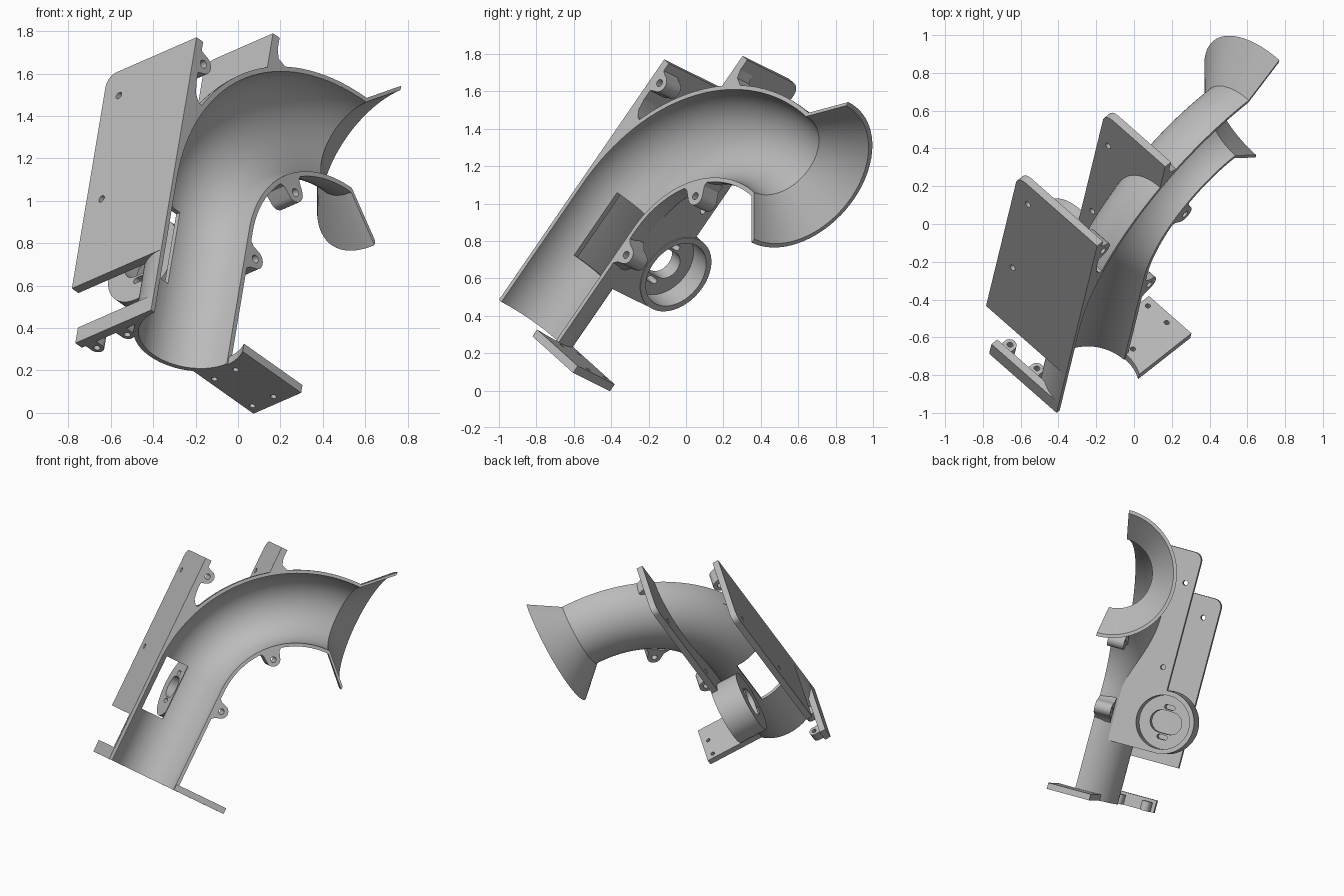
import bpy, bmesh
from math import sin, cos, pi, radians
from mathutils import Matrix, Vector

if "Cube" in bpy.data.objects:
    bpy.data.objects.remove(bpy.data.objects["Cube"], do_unlink=True)

grey = bpy.data.materials.new("plain_grey")
grey.use_nodes = True
colour = (0.5, 0.5, 0.5, 1)
grey.diffuse_color = colour
grey.node_tree.nodes["Principled BSDF"].inputs["Base Color"].default_value = colour

# Tilted frame: u across the pipe, v along it, w out of the open side
U = Vector((0.687, 0.540, -0.486)).normalized()
W = U.cross(Vector((0.136, 0.561, 0.817))).normalized()
V = W.cross(U)
FRAME = Matrix((U, V, W)).transposed().to_4x4()
FRAME.translation = (-0.41, -1.0, 0.485)

R_OUT, R_IN = 0.272, 0.248
BEND_U, BEND_V = 1.107, 0.777
BEND_R = BEND_U - R_OUT
MOUTH_U, MOUTH_R = 1.305, 0.46


def make_object(name, bm):
    bmesh.ops.recalc_face_normals(bm, faces=bm.faces[:])
    mesh = bpy.data.meshes.new(name)
    bm.to_mesh(mesh)
    bm.free()
    mesh.materials.append(grey)
    ob = bpy.data.objects.new(name, mesh)
    bpy.context.scene.collection.objects.link(ob)
    return ob


def loft(name, rings):
    bm = bmesh.new()
    loops = [[bm.verts.new(p) for p in ring] for ring in rings]
    n = len(loops[0])
    for a, b in zip(loops, loops[1:]):
        for i in range(n):
            j = (i + 1) % n
            bm.faces.new((a[i], a[j], b[j], b[i]))
    bm.faces.new(loops[0])
    bm.faces.new(loops[-1])
    return make_object(name, bm)


def prism(name, axis, lo, hi, profile):
    """Profile order: (v, w) along u, (w, u) along v, (u, v) along w."""
    place = {"u": lambda a, b, t: (t, a, b),
             "v": lambda a, b, t: (b, t, a),
             "w": lambda a, b, t: (a, b, t)}[axis]
    return loft(name, [[place(a, b, t) for a, b in profile] for t in (lo, hi)])


def arc(a, b, r, start, end, n=12):
    steps = [radians(start + (end - start) * i / n) for i in range(n + 1)]
    return [(a + r * cos(t), b + r * sin(t)) for t in steps]


def circle(a, b, r, n=32):
    return arc(a, b, r, 0, 360 - 360 / n, n - 1)


def slot(a, b, half, r):
    return arc(a, b + half, r, 0, 180) + arc(a, b - half, r, 180, 360)


def rect(a0, a1, b0, b1):
    return [(a0, b0), (a1, b0), (a1, b1), (a0, b1)]


def cut(ob, cutters):
    for c in cutters:
        mod = ob.modifiers.new("cut", "BOOLEAN")
        mod.operation, mod.solver, mod.object = "DIFFERENCE", "EXACT", c
    bpy.context.view_layer.update()
    graph = bpy.context.evaluated_depsgraph_get()
    mesh = bpy.data.meshes.new_from_object(ob.evaluated_get(graph))
    ob.modifiers.clear()
    ob.data = mesh


def sections(start_v):
    """Centre and outward direction along the straight run and the bend."""
    out = [((R_OUT, start_v), (-1, 0))]
    for i in range(33):
        t = pi / 2 * i / 32
        d = (-cos(t), sin(t))
        out.append(((BEND_U + BEND_R * d[0], BEND_V + BEND_R * d[1]), d))
    return out


def ring_point(c, d, r, t):
    return (c[0] + r * d[0] * cos(t), c[1] + r * d[1] * cos(t), -r * sin(t))


def half_ring(c, d, r):
    inner = r - (R_OUT - R_IN)
    ts = [pi * i / 40 for i in range(41)]
    return ([ring_point(c, d, r, t) for t in ts]
            + [ring_point(c, d, inner, t) for t in reversed(ts)])


parts = []

# Half pipe with bend and flared mouth
path = sections(0)
rings = [half_ring(c, d, R_OUT) for c, d in path]
pipe = loft("half_pipe", rings)
flare = loft("flared_mouth", [rings[-1],
             half_ring((MOUTH_U, BEND_V + BEND_R), (0, 1), MOUTH_R)])
parts += [pipe, flare]

# Cutters
bore = loft("bore_cutter", [[ring_point(c, d, 0.255, pi * i / 32) for i in range(64)]
                            for c, d in sections(-0.2)])
window = prism("window_cutter", "w", -0.6, -0.1, rect(0.10, 0.29, 0.42, 0.83))
CUP_V, CUP_W = 0.655, -0.48
cavity = prism("cavity_cutter", "u", 0.39, 0.7, circle(CUP_V, CUP_W, 0.192, 48))
helpers = [bore, window, cavity]


def drill(axis, a, b, r=0.018, lo=-0.7, hi=1.2):
    h = prism("hole_cutter", axis, lo, hi, circle(a, b, r, 16))
    helpers.append(h)
    return h


cut(pipe, [window])


# Mounting plates, each with one rounded corner
def plate(name, u0, u1, v0, v1, w0, holes, extra=()):
    r = 0.06
    outline = ([(v0, 0), (v0, w0)] + arc(v1 - r, w0 + r, r, -90, 0, 8) + [(v1, 0)])
    ob = prism(name, "u", u0, u1, outline)
    cut(ob, [bore, *extra] + [drill("u", v, w) for v, w in holes])
    parts.append(ob)


plate("outer_mounting_plate", 0.0, 0.045, 0.35, 1.575, -0.59,
      [(1.424, -0.485), (0.827, -0.485)])
plate("inner_mounting_plate", 0.465, 0.51, 0.43, 1.875, -0.45,
      [(1.647, -0.38), (1.03, -0.38)], [cavity])

# Round cup with slotted floor
cup = prism("round_cup", "u", 0.31, 0.515, circle(CUP_V, CUP_W, 0.225, 48))
slots = [prism("slot_cutter", "u", 0.2, 0.6, slot(CUP_V + dv, CUP_W, half, r))
         for dv, half, r in ((0, 0.035, 0.08), (0.108, 0.022, 0.016), (-0.108, 0.022, 0.016))]
helpers += slots
cut(cup, [bore, cavity] + slots)
parts.append(cup)

# Fillets between the plates and the pipe
gusset = prism("outer_plate_gusset", "w", -0.1, 0,
               [(0.03, 0.8), (0.03, 1.34), (0.045, 1.34), (0.055, 1.28), (0.08, 1.245),
                (0.105, 1.24), (0.14, 1.27), (0.2, 1.27), (0.2, 0.8)])
fillet = prism("inner_plate_fillet", "w", -0.1, 0,
               [(0.5, 1.65), (0.5, 1.81), (0.51, 1.81), (0.525, 1.765),
                (0.58, 1.745), (0.58, 1.65)])
for ob in (gusset, fillet):
    cut(ob, [bore])
    parts.append(ob)


# Screw lugs around the rim, pointing outward at an angle
def lug(name, u, v, angle, reach):
    r, t = 0.05, radians(angle)
    local = [(-reach, -0.09), (-reach + 0.03, -0.06)] + arc(0, 0, r, -80, 80) \
        + [(-reach + 0.03, 0.06), (-reach, 0.09)]
    pts = [(u + a * cos(t) - b * sin(t), v + a * sin(t) + b * cos(t)) for a, b in local]
    ob = prism(name, "w", -0.12, 0, pts)
    cut(ob, [bore, drill("w", u, v, 0.02)])
    parts.append(ob)


lug("upper_lug", 0.07, 1.462, 0, 0.05)
lug("lower_rim_lug", 0.588, 0.645, 0, 0.055)
lug("bend_rim_lug", 0.765, 1.135, -46, 0.075)

# Foot plate beside the pipe inlet
foot = prism("foot_plate", "v", 0, 0.045, rect(-0.18, 0.135, 0.47, 0.89))
cut(foot, [bore] + [drill("v", w, u, 0.014) for w in (0, -0.14) for u in (0.58, 0.84)])
parts.append(foot)

# Foot bar on the other side with two small screw bosses
bar = prism("foot_bar", "v", 0, 0.09, rect(-0.5, 0, 0, 0.045))
cut(bar, [bore])
parts.append(bar)
for i, w in enumerate((-0.44, -0.24)):
    boss = prism("bar_boss_%d" % (i + 1), "v", 0, 0.07,
                 [(w - 0.035, 0.03)] + arc(w, 0.085, 0.035, 180, 0) + [(w + 0.035, 0.03)])
    cut(boss, [bore, drill("v", w, 0.085, 0.016)])
    parts.append(boss)

# Remove helpers, tilt everything into place, smooth the curved walls
for h in helpers:
    bpy.data.objects.remove(h, do_unlink=True)
bpy.ops.object.select_all(action="DESELECT")
for ob in parts:
    ob.data.transform(FRAME)
    ob.select_set(True)
bpy.context.view_layer.objects.active = parts[0]
bpy.ops.object.shade_smooth_by_angle(angle=radians(30))
